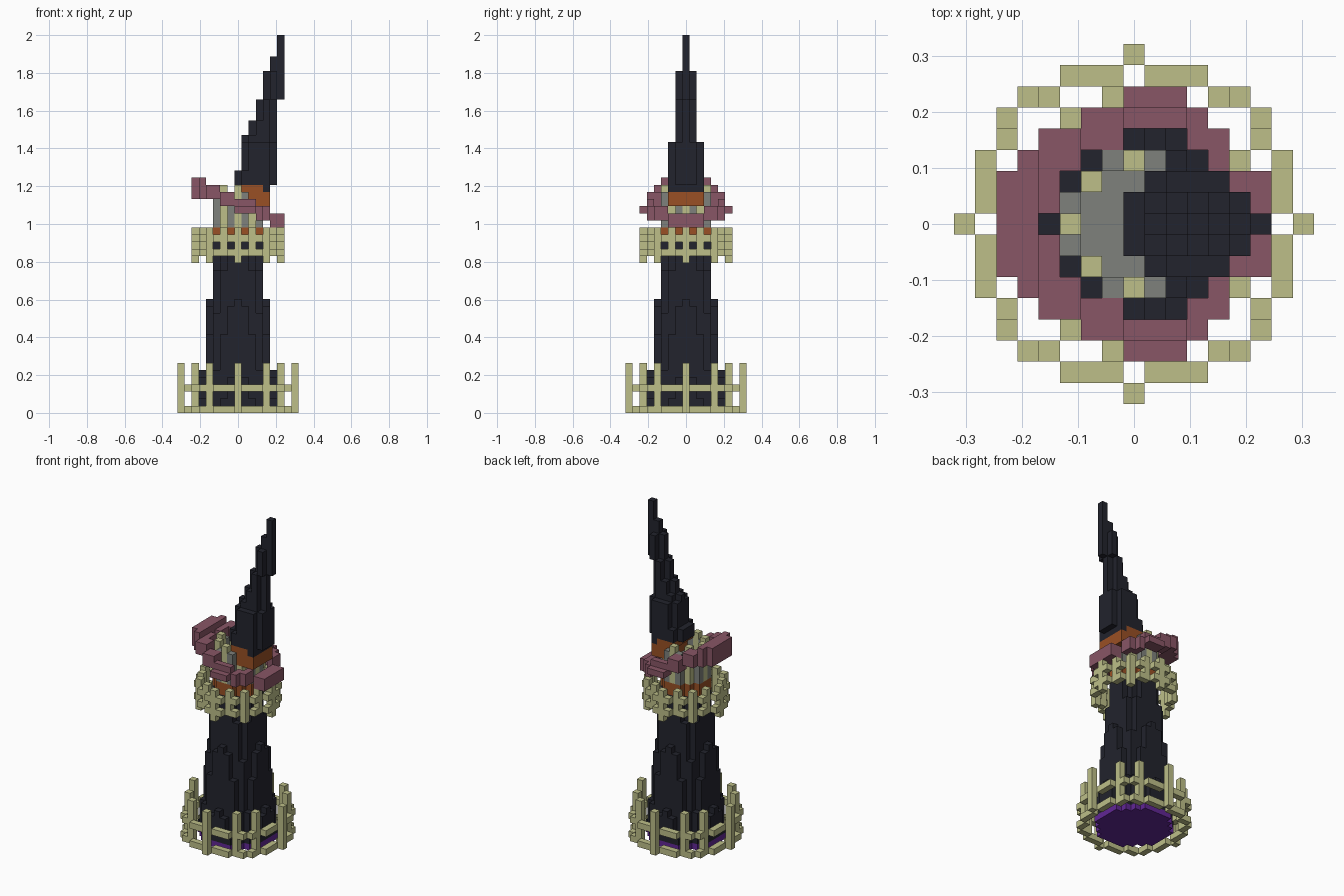
import bpy, bmesh
from math import hypot
from mathutils import Vector

cube = bpy.data.objects.get("Cube")
if cube:
    bpy.data.objects.remove(cube, do_unlink=True)

V = 2 / 53  # edge of one block


def material(name, color):
    m = bpy.data.materials.new(name)
    m.use_nodes = True
    rgba = (*color, 1)
    m.diffuse_color = rgba
    m.node_tree.nodes["Principled BSDF"].inputs["Base Color"].default_value = rgba
    return m


cream = material("cream", (.51, .52, .25))
black = material("blue black", (.016, .017, .026))
mauve = material("mauve", (.25, .093, .133))
grey = material("grey", (.21, .22, .20))
orange = material("orange", (.32, .08, .018))
purple = material("purple", (.12, .02, .30))

DIRECTIONS = [Vector(s * (a == n) for a in range(3)) for n in range(3) for s in (-1, 1)]
taken = set()


def blocks(name, cells, mat):
    """Make the outer skin of a set of blocks, skipping blocks already used."""
    cells = set(cells) - taken
    taken.update(cells)
    bm = bmesh.new()
    for c in cells:
        mid = Vector(c) + Vector((0, 0, .5))
        for n in DIRECTIONS:
            if tuple(int(a + b) for a, b in zip(c, n)) in cells:
                continue
            u = Vector((n.y, n.z, n.x))
            w = n.cross(u)
            corners = [mid + (n + u * p + w * q) / 2
                       for p, q in ((-1, -1), (1, -1), (1, 1), (-1, 1))]
            bm.faces.new([bm.verts.new(p * V) for p in corners])
    bmesh.ops.remove_doubles(bm, verts=bm.verts, dist=V / 100)
    mesh = bpy.data.meshes.new(name)
    bm.to_mesh(mesh)
    bm.free()
    mesh.materials.append(mat)
    bpy.context.collection.objects.link(bpy.data.objects.new(name, mesh))


def mirrored(points):
    """Repeat plan points in all four quadrants and across the diagonals."""
    return {(sx * a, sy * b) for x, y in points for a, b in ((x, y), (y, x))
            for sx in (-1, 1) for sy in (-1, 1)}


def column(points, levels):
    return {(x, y, z) for x, y in points for z in levels}


def disc(r, inner=-1):
    return {(x, y) for x in range(-8, 9) for y in range(-8, 9) if inner < hypot(x, y) <= r}


# Floor and tapering tower of staggered columns
blocks("floor", column(disc(5.5), [0]), purple)
tower = set()
for x, y in disc(5.5):
    d = hypot(x, y)
    top = 24 if d < 3.2 else round(16 - 10 * (d - 4))
    tower |= column([(x, y)], range(1, max(top, 2)))
blocks("tower", tower, black)

# Fence round the foot
fence = mirrored([(0, 8), (1, 7), (2, 7), (3, 7), (4, 6), (5, 6)])
blocks("lower_fence", column(fence, (0, 3)) | column(mirrored([(0, 8), (4, 6)]), range(7)), cream)

# Balcony railing
rail = mirrored([(0, 6), (1, 6), (2, 5), (3, 5), (4, 4)])
blocks("balcony_rail", column(rail, (22, 24)) | column(mirrored([(0, 6), (4, 4)]), range(21, 26))
       | column(mirrored([(2, 5)]), range(22, 26)), cream)

# Chamber: orange base, cream posts, grey floor and walls
blocks("chamber_base", column(disc(3.2), (24, 25)), orange)
posts = mirrored([(0, 3), (2, 2)])
blocks("chamber_posts", {c for c in column(posts, range(26, 32)) if c[0] < 1 or c[2] < 29}, cream)
walls = {c for c in column(disc(3.2, 2.9), range(26, 31)) if c[0] < 2 or c[2] < 29}
blocks("chamber_walls", walls | column(disc(3), range(26, 29)), grey)

# Tilted ring: outer and inner span for each row, stepping down to the right
outer = [(-6, 6), (-6, 6), (-6, 6), (-5, 4), (-4, 4), (-2, 3), (0, 2)]
inner = [(-4, 4), (-3, 4), (-3, 4), (-2, 3), (0, 2)]
ring = set()
for y in range(-6, 7):
    row = abs(y)
    for x in range(outer[row][0], outer[row][1] + 1):
        if row < len(inner) and inner[row][0] <= x <= inner[row][1]:
            continue
        low = 30 if x < -2 else 29 if x < 0 else 28 if x < 3 else 27 if x < 5 else 26
        height = 3 if x < -4 else 1 if row == 6 else 2
        ring |= column([(x, y)], range(low, low + height))
blocks("tilted_ring", ring, mauve)

# Collar under the spire
collar = {(x, y) for x in range(1, 5) for y in range(-2, 3)}
blocks("spire_collar", {c for c in column(collar, range(29, 32))
                        if (c[0] > 1 or c[2] == 31) and not (c[0] == 4 and c[2] == 31)}, orange)

# Leaning spire
spire = column([(4, y) for y in range(-2, 3)], [31])
for z in range(32, 53):
    left = sum(z >= step for step in (34, 39, 41, 44, 48, 50))
    right = 5 if z < 44 else 6
    half = 2 if z < 38 else 1 if z < 48 else 0
    for y in range(-half, half + 1):
        trim = 1 if half and abs(y) == half else 0
        spire |= column([(x, y) for x in range(left + trim, right + 1 - trim)], [z])
blocks("spire", spire, black)
